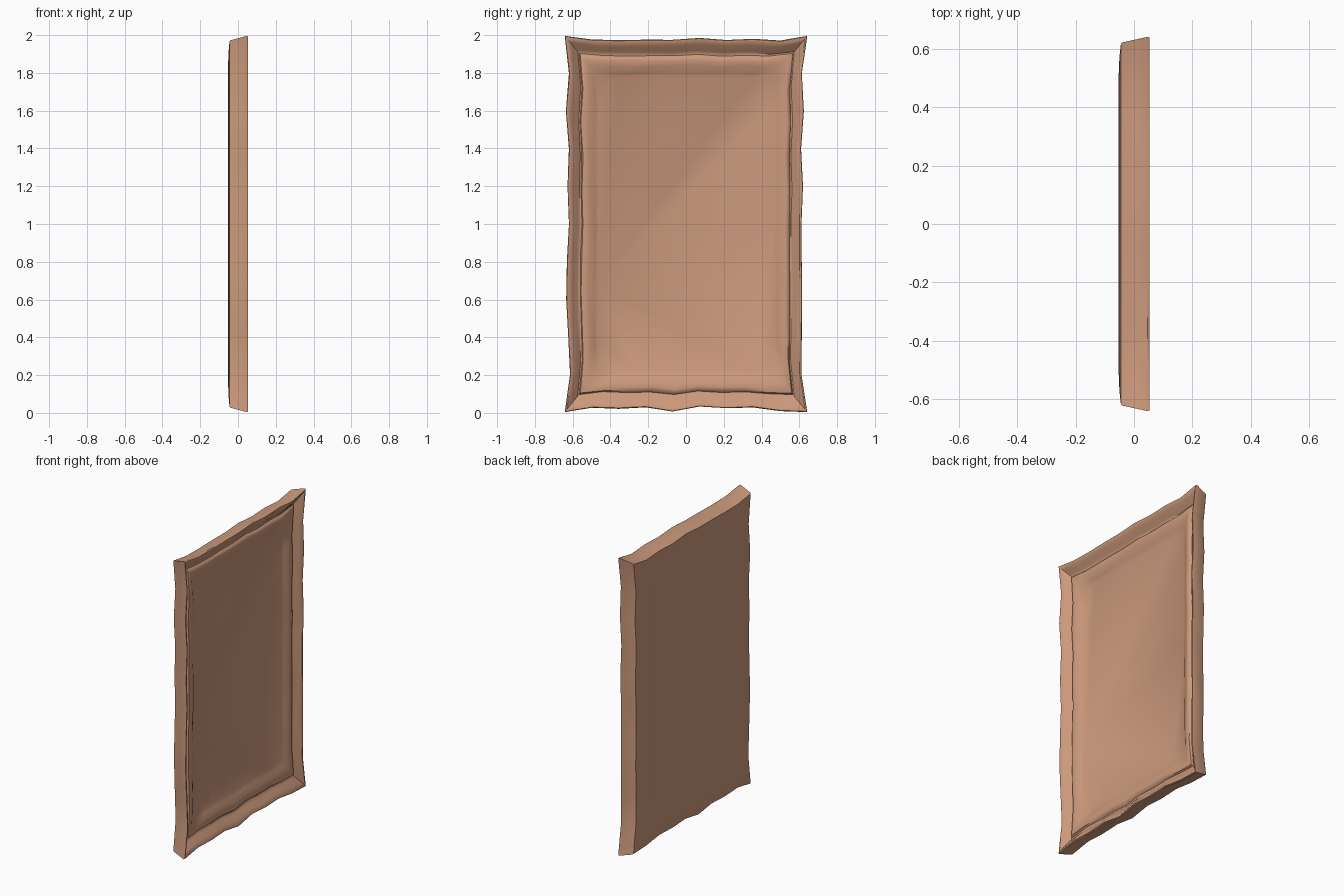
import bpy, bmesh, random

if "Cube" in bpy.data.objects:
    bpy.data.objects.remove(bpy.data.objects["Cube"])

random.seed(4)

# Cross-section of moulding: (inset from outer edge, x, share of edge waviness, jitter)
PROFILE = [
    (0.195, -0.050, 0.0, 0.004),   # back panel edge
    (0.165, -0.054, 0.2, 0.004),   # soft back swell
    (0.070, -0.050, 0.6, 0.003),
    (0.024, -0.045, 0.9, 0.001),   # back outer edge
    (0.020, -0.040, 1.0, 0.001),
    (0.001, 0.047, 1.0, 0.001),    # outer side
    (0.004, 0.054, 1.0, 0.001),    # rim
    (0.012, 0.054, 1.0, 0.001),
    (0.030, 0.040, 0.9, 0.002),    # inward slope
    (0.060, 0.019, 0.6, 0.002),
    (0.070, 0.009, 0.6, 0.002),    # groove
    (0.077, 0.009, 0.6, 0.002),
    (0.084, 0.021, 0.6, 0.002),    # rounded bead
    (0.100, 0.025, 0.5, 0.003),
    (0.125, 0.019, 0.4, 0.004),
    (0.155, 0.006, 0.3, 0.004),
    (0.178, -0.005, 0.1, 0.004),   # front panel edge
]

# Hand-carved indents of the outer edge along each side, corner to corner
BOTTOM = [0, .024, .018, .025, .003, .029, .020, .025, .006, 0]
RIGHT = [0, .030, .030, .026, .030, .030, .022, .032, .018, .028, 0]
TOP = [0, .025, .015, .022, .010, .020, .020, .022, .020, 0]
LEFT = [0, .023, .006, .022, .014, .022, .012, .008, .018, .028, 0]
HALF_Y, HALF_Z = 0.643, 0.997
Z_INSET = 1.22


def ring_points(inset, x, wave, jitter):
    """One wavy rectangle around the panel."""
    hy, hz = HALF_Y - inset, HALF_Z - inset * Z_INSET
    corners = [(-hy, -hz), (hy, -hz), (hy, hz), (-hy, hz)]
    inward = [(0, 1), (-1, 0), (0, -1), (1, 0)]
    pts = []
    for s, table in enumerate((BOTTOM, RIGHT, TOP, LEFT)):
        a, b = corners[s], corners[(s + 1) % 4]
        n = len(table) - 1
        for i in range(n):
            t = i / n
            d = table[i] * wave
            if i:
                d += random.uniform(-jitter, jitter)
            pts.append((x,
                        a[0] + (b[0] - a[0]) * t + inward[s][0] * d,
                        1 + a[1] + (b[1] - a[1]) * t + inward[s][1] * d))
    return pts


bm = bmesh.new()
rings = [[bm.verts.new(p) for p in ring_points(*row)] for row in PROFILE]

# Moulding surface between neighbouring rings
for r0, r1 in zip(rings, rings[1:]):
    n = len(r0)
    for i in range(n):
        j = (i + 1) % n
        bm.faces.new((r0[i], r0[j], r1[j], r1[i]))

# Flat panels, front and back
bm.faces.new(rings[0][::-1])
bm.faces.new(rings[-1])
bmesh.ops.recalc_face_normals(bm, faces=bm.faces[:])

mesh = bpy.data.meshes.new("framed_panel")
bm.to_mesh(mesh)
bm.free()
panel = bpy.data.objects.new("framed_panel", mesh)
bpy.context.collection.objects.link(panel)

# Clay-brown colour
mat = bpy.data.materials.new("clay_wood")
mat.diffuse_color = (0.60, 0.32, 0.20, 1)
mat.use_nodes = True
mat.node_tree.nodes["Principled BSDF"].inputs["Base Color"].default_value = mat.diffuse_color
mesh.materials.append(mat)

bpy.context.view_layer.objects.active = panel
panel.select_set(True)
bpy.ops.object.shade_smooth_by_angle(angle=0.75)
